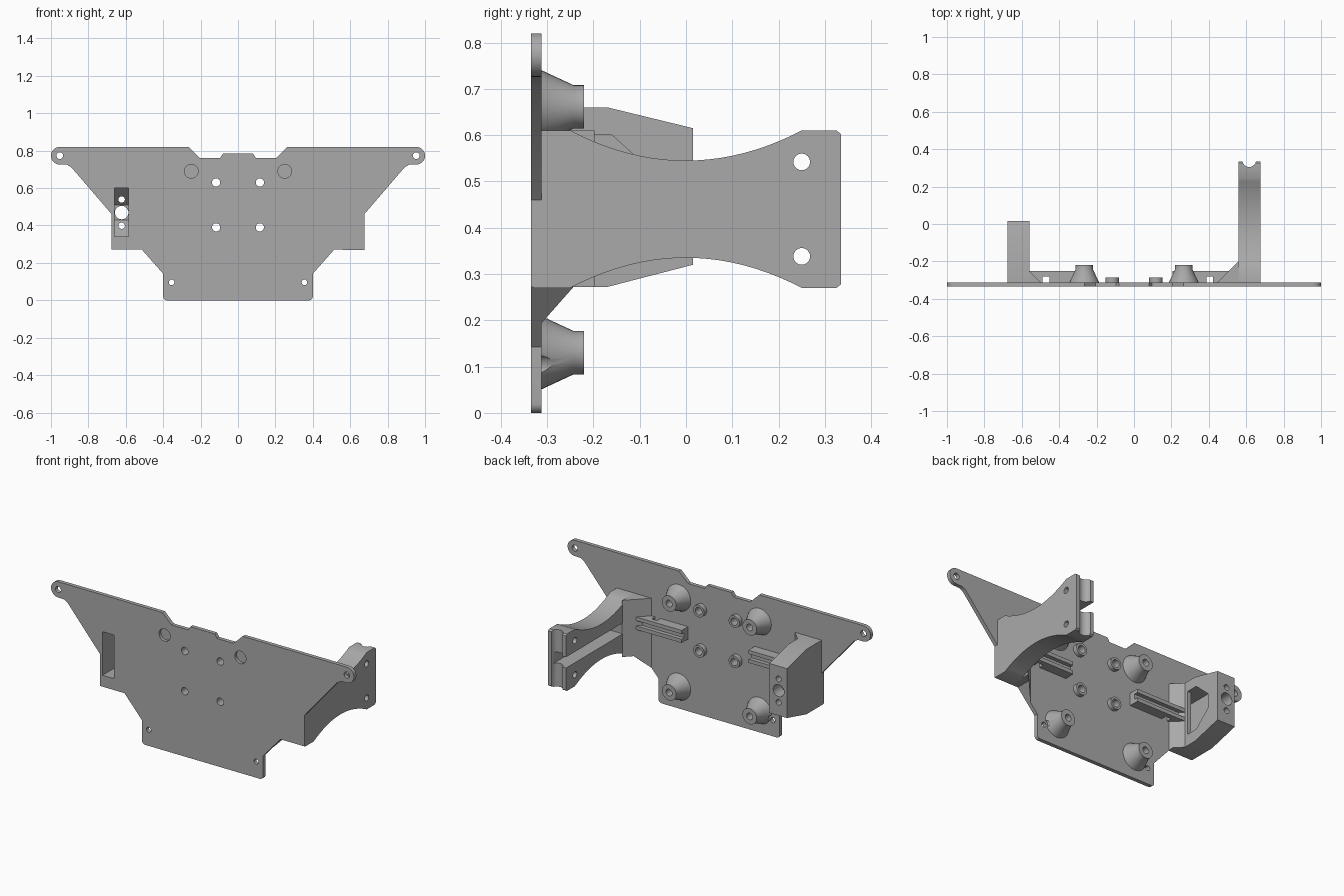
import bpy, bmesh, math

cube = bpy.data.objects.get("Cube")
if cube:
    bpy.data.objects.remove(cube, do_unlink=True)

grey = bpy.data.materials.new("matte grey")
grey.use_nodes = True
grey.diffuse_color = (0.4, 0.4, 0.4, 1)
grey.node_tree.nodes["Principled BSDF"].inputs["Base Color"].default_value = (0.4, 0.4, 0.4, 1)

BACK, FRONT = -0.312, -0.335   # plate faces along y
MID = 0.44                     # middle height of the arm
PLACE = {'x': lambda u, v, d: (d, u, v),
         'y': lambda u, v, d: (u, d, v),
         'z': lambda u, v, d: (u, v, d)}


def loft(name, loops, axis):
    """Skin matching outlines, each given as (points, depth along axis)."""
    bm = bmesh.new()
    rings = [[bm.verts.new(PLACE[axis](u, v, d)) for u, v in pts] for pts, d in loops]
    n = len(rings[0])
    for a, b in zip(rings, rings[1:]):
        for i in range(n):
            j = (i + 1) % n
            bm.faces.new((a[i], a[j], b[j], b[i]))
    bm.faces.new(rings[0])
    bm.faces.new(rings[-1])
    bmesh.ops.recalc_face_normals(bm, faces=bm.faces)
    mesh = bpy.data.meshes.new(name)
    bm.to_mesh(mesh)
    bm.free()
    mesh.materials.append(grey)
    obj = bpy.data.objects.new(name, mesh)
    bpy.context.collection.objects.link(obj)
    return obj


def prism(name, pts, axis, a, b):
    return loft(name, [(pts, a), (pts, b)], axis)


def arc(u, v, r, start=0, end=360, steps=32):
    full = end - start == 360
    count = steps if full else steps + 1
    return [(u + r * math.cos(math.radians(start + (end - start) * i / steps)),
             v + r * math.sin(math.radians(start + (end - start) * i / steps)))
            for i in range(count)]


def rect(u0, u1, v0, v1):
    return [(u0, v0), (u1, v0), (u1, v1), (u0, v1)]


def hole(u, v, r, axis, a, b):
    return prism("cutter", arc(u, v, r), axis, a, b)


def carve(obj, cutters, operation='DIFFERENCE'):
    bpy.context.view_layer.objects.active = obj
    for c in cutters:
        mod = obj.modifiers.new("cut", 'BOOLEAN')
        mod.operation, mod.solver, mod.object = operation, 'EXACT', c
        bpy.ops.object.modifier_apply(modifier=mod.name)
        bpy.data.objects.remove(c, do_unlink=True)


def smooth(obj):
    bpy.ops.object.select_all(action='DESELECT')
    obj.select_set(True)
    bpy.context.view_layer.objects.active = obj
    bpy.ops.object.shade_smooth_by_angle(angle=math.radians(30))


# Mounting plate: half outline, mirrored
half = [(0.08, 0.785), (0.095, 0.762), (0.205, 0.762), (0.265, 0.82)]
half += arc(0.953, 0.773, 0.047, 90, -90, 16)
half += [(0.915, 0.725), (0.89, 0.71), (0.675, 0.46), (0.675, 0.272), (0.515, 0.272), (0.4, 0.142)]
half += arc(0.38, 0.02, 0.02, 0, -90, 6)
outline = half + [(-x, z) for x, z in reversed(half)]
plate = prism("mounting_plate", outline, 'y', FRONT, BACK)
cuts = [prism("cutter", rect(-0.66, -0.585, 0.34, 0.6), 'y', -0.4, -0.3)]
for s in (-1, 1):
    for x, z, r in ((0.953, 0.773, 0.018), (0.355, 0.096, 0.015),
                    (0.117, 0.63, 0.022), (0.117, 0.39, 0.022)):
        cuts.append(hole(s * x, z, r, 'y', -0.4, -0.3))
    cuts.append(hole(s * 0.25, 0.69, 0.037, 'y', -0.4, -0.317))
carve(plate, cuts)
smooth(plate)

# Conical and small round standoffs
for side, s in (("right", -1), ("left", 1)):
    for level, z in (("upper", 0.661), ("lower", 0.13)):
        x = s * 0.266
        cone = loft(f"{level}_{side}_cone_standoff",
                    [(arc(x, z, 0.08), BACK - 0.002), (arc(x, z, 0.047), -0.243),
                     (arc(x, z, 0.047), -0.22)], 'y')
        cuts = [hole(x, z, 0.02, 'y', -0.28, -0.2)]
        if level == "lower":
            cuts.append(hole(s * 0.355, 0.1, 0.026, 'y', BACK, -0.2))
        carve(cone, cuts)
        smooth(cone)
    for level, z in (("upper", 0.63), ("lower", 0.39)):
        ring = prism(f"{level}_{side}_ring_standoff", arc(s * 0.117, z, 0.036), 'y', BACK - 0.002, -0.286)
        carve(ring, [hole(s * 0.117, z, 0.022, 'y', -0.4, -0.2)])
        smooth(ring)

# Long arm with scooped edges, wire channel, cross holes and grooved tip
scoop = [(-0.25 + 0.5 * i / 20, 0.105 + 0.065 * abs(i / 10 - 1) ** 2) for i in range(21)]
edge = [(-0.33, 0.17)] + scoop + [(0.325, 0.17), (0.335, 0.162)]
profile = [(y, MID + h) for y, h in edge] + [(y, MID - h) for y, h in reversed(edge)]
arm = prism("left_long_arm", profile, 'x', 0.558, 0.675)
carve(arm, [
    prism("cutter", rect(-0.2, 0.4, MID - 0.03, MID + 0.035), 'x', 0.5, 0.648),
    hole(0.25, MID + 0.102, 0.018, 'x', 0.5, 0.7),
    hole(0.25, MID - 0.102, 0.018, 'x', 0.5, 0.7),
    hole(0.616, 0.342, 0.037, 'z', 0.2, 0.7)])
smooth(arm)

# Short bracket with a tapered pocket and end holes
bracket = prism("right_short_bracket",
                [(-0.33, 0.272), (-0.17, 0.272), (0.015, 0.32), (0.015, 0.615), (-0.17, 0.66), (-0.33, 0.66)],
                'x', -0.677, -0.56)
pocket = [(-0.16, 0.6), (-0.06, 0.51), (-0.06, 0.43), (-0.16, 0.34)]
carve(bracket, [
    prism("cutter", pocket + [(-0.4, 0.34), (-0.4, 0.6)], 'x', -0.66, -0.585),
    prism("cutter", pocket + [(-0.23, 0.34), (-0.23, 0.6)], 'x', -0.65, -0.5)]
    + [hole(-0.622, 0.469 + dz, r, 'y', -0.2, 0.1)
       for dz, r in ((0, 0.036), (0.07, 0.017), (-0.07, 0.017))])
smooth(bracket)

# Corner gussets, trimmed to the plate outline
for name, pts, z0, z1 in (
        ("left_gusset", [(0.56, -0.198), (0.444, BACK - 0.002), (0.56, BACK - 0.002)], 0.15, 0.61),
        ("right_gusset", [(-0.562, -0.25), (-0.498, BACK - 0.002), (-0.562, BACK - 0.002)], 0.2, 0.66)):
    gusset = prism(name, pts, 'z', z0, z1)
    carve(gusset, [prism("cutter", outline, 'y', -0.4, 0)], 'INTERSECT')

# Grooved cable rails with a tie slot
for name, x0, x1, slot in (("left_cable_rail", 0.205, 0.53, 0.405),
                           ("right_cable_rail", -0.562, -0.235, -0.47)):
    rail = prism(name, rect(BACK - 0.002, -0.252, 0.43, 0.505), 'x', x0, x1)
    carve(rail, [
        prism("cutter", rect(-0.276, -0.2, 0.452, 0.483), 'x', x0 - 0.1, x1 + 0.1),
        prism("cutter", rect(slot - 0.018, slot + 0.018, BACK, -0.28), 'z', 0.3, 0.6)])
